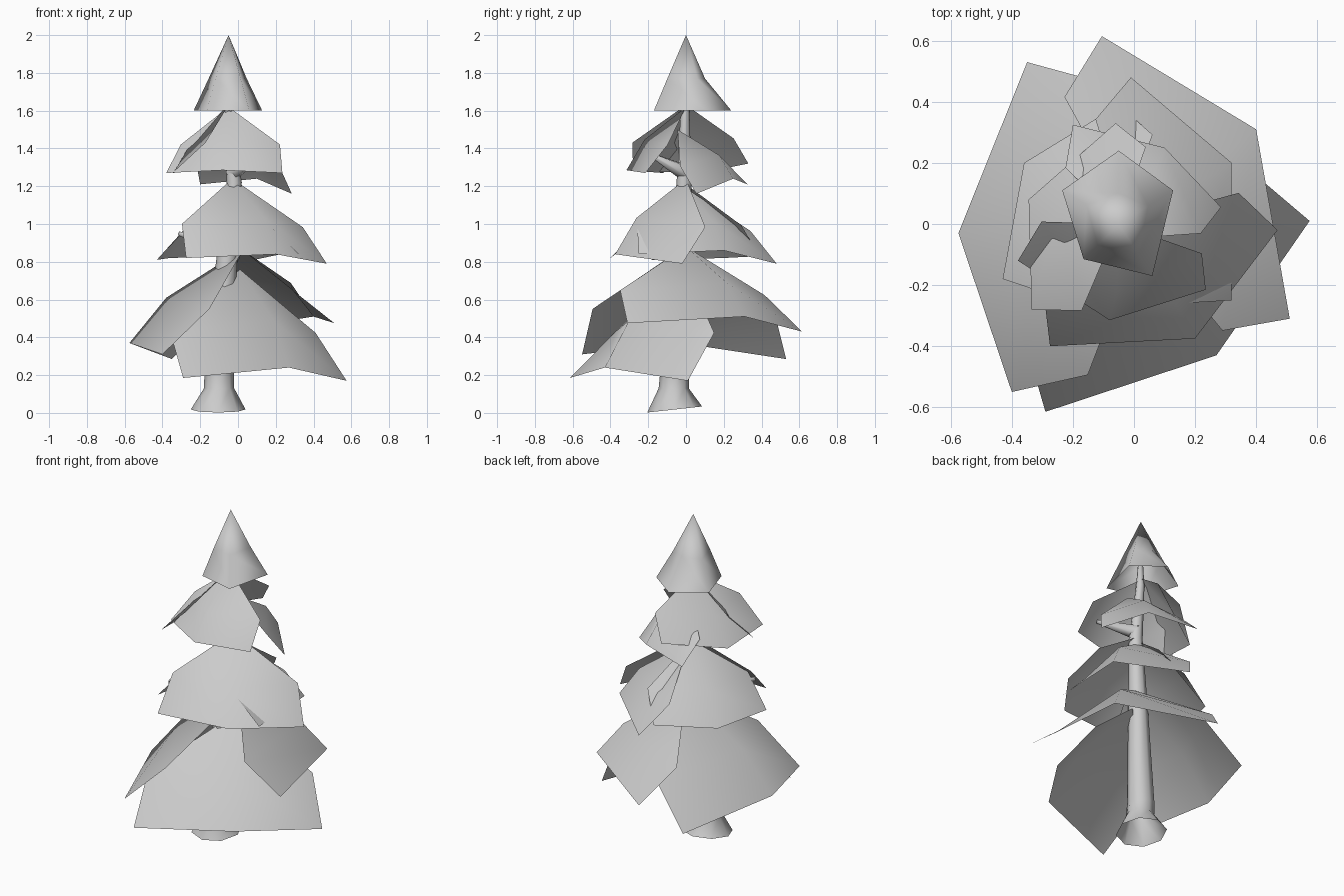
import bpy, math
from mathutils import Vector, Matrix

if "Cube" in bpy.data.objects:
    bpy.data.objects.remove(bpy.data.objects["Cube"])


def make(name, verts, faces):
    me = bpy.data.meshes.new(name)
    me.from_pydata([tuple(v) for v in verts], [], faces)
    me.update()
    for p in me.polygons:
        p.use_smooth = True
    ob = bpy.data.objects.new(name, me)
    bpy.context.collection.objects.link(ob)
    return ob


# Foliage sheet: apex, bulged middle row flaring sideways at open ends, rim row
def sheet(name, apex, rim, bulge=0.7):
    a = Vector(apex)
    rim = [Vector(p) for p in rim]
    n = len(rim)
    mids = []
    for i, p in enumerate(rim):
        end = -1 if i == 0 else 1 if i == n - 1 else 0
        k, drop = (0.76, 0.57) if end else (bulge, 0.52)
        m = Matrix.Rotation(math.radians(19 * end), 3, 'Z') @ p * k
        m.z = a.z + (p.z - a.z) * drop
        mids.append(m)
    faces = []
    for i in range(n - 1):
        faces.append((0, 1 + i, 2 + i))
        faces.append((1 + i, 1 + n + i, 2 + n + i, 2 + i))
    return make(name, [a] + mids + rim, faces)


# Tapered tube through (x, y, z, radius) stations
def tube(name, stations, sides, wobble=0.0):
    verts, faces = [], []
    pts = [Vector(s[:3]) for s in stations]
    for j, s in enumerate(stations):
        d = pts[min(j + 1, len(pts) - 1)] - pts[max(j - 1, 0)]
        q = Vector((0, 0, 1)).rotation_difference(d) if abs(d.z) < 0.5 * d.length else None
        for i in range(sides):
            t = math.tau * i / sides
            o = Vector((math.cos(t), math.sin(t), 0)) * s[3]
            if q:
                o = q @ o
            if j == 0:
                o.z += wobble * math.sin(t)
            verts.append(pts[j] + o)
    for j in range(len(stations) - 1):
        for i in range(sides):
            k = (i + 1) % sides
            faces.append((j * sides + i, j * sides + k,
                          (j + 1) * sides + k, (j + 1) * sides + i))
    faces.append(tuple(range((len(stations) - 1) * sides, len(stations) * sides)))
    return make(name, verts, faces)


# Trunk with flared foot, and two branch stubs
tube("trunk", [(-0.105, -0.06, 0.018, 0.145), (-0.1, -0.065, 0.13, 0.08),
               (-0.1, -0.06, 0.2, 0.078), (-0.065, -0.04, 0.75, 0.058),
               (-0.02, -0.01, 1.22, 0.04), (-0.05, -0.005, 1.58, 0.024),
               (-0.05, 0, 1.82, 0.008)], 8, 0.016)
tube("upper_branch", [(-0.03, 0, 1.27, 0.045), (0.12, -0.18, 1.365, 0.012)], 5)
tube("lower_branch", [(-0.05, -0.03, 0.86, 0.045), (-0.31, -0.24, 0.95, 0.012)], 5)

# Overlapping foliage sheets, lowest tier first
sheet("tier1_front", (0.01, 0, 0.76),
      [(-0.29, -0.615, 0.185), (0.27, -0.43, 0.24), (0.575, 0.01, 0.17)])
sheet("tier2_left", (0.03, -0.02, 0.87),
      [(-0.35, 0.53, 0.285), (-0.575, -0.03, 0.37), (-0.4, -0.55, 0.31)], 0.66)
sheet("tier2_right", (0, 0, 0.88),
      [(0.51, -0.31, 0.475), (0.4, 0.31, 0.51), (-0.105, 0.615, 0.43)])
sheet("tier3_front", (-0.03, 0, 1.24),
      [(-0.275, -0.4, 0.82), (0.2, -0.375, 0.84), (0.47, -0.02, 0.79)])
sheet("tier3_back", (-0.02, 0, 1.19),
      [(0.32, -0.25, 0.84), (0.32, 0.2, 0.86), (-0.01, 0.48, 0.79)])
sheet("tier3_left", (-0.04, 0, 1.21),
      [(-0.05, 0.39, 0.83), (-0.36, 0.2, 0.82), (-0.43, -0.18, 0.81)])
sheet("tier4_front", (-0.05, 0, 1.62),
      [(-0.38, -0.12, 1.27), (-0.08, -0.315, 1.285), (0.235, -0.215, 1.27)])
sheet("tier4_left", (-0.05, 0, 1.63),
      [(-0.06, 0.33, 1.32), (-0.345, 0.08, 1.27), (-0.335, -0.28, 1.28)])
sheet("tier4_right", (0.01, -0.045, 1.5),
      [(0.285, 0.055, 1.16), (0.1, 0.25, 1.24), (-0.2, 0.325, 1.21)])

# Closed five-sided tip, open underneath, pinched on its back right
tip = Vector((-0.05, 0, 2.0))
rim = [Vector((x, y, 1.6)) for x, y in
       [(-0.05, 0.24), (-0.235, 0.11), (-0.165, -0.115), (0.06, -0.17), (0.128, 0.11)]]
mid = []
for p, k in zip(rim, (0.42, 0.57, 0.6, 0.58, 0.54)):
    m = tip.lerp(p, k)
    m.z = 1.77
    mid.append(m)
faces = []
for i in range(5):
    k = (i + 1) % 5
    faces += [(0, 1 + i, 1 + k), (1 + i, 6 + i, 6 + k, 1 + k)]
make("tree_tip", [tip] + mid + rim, faces)
